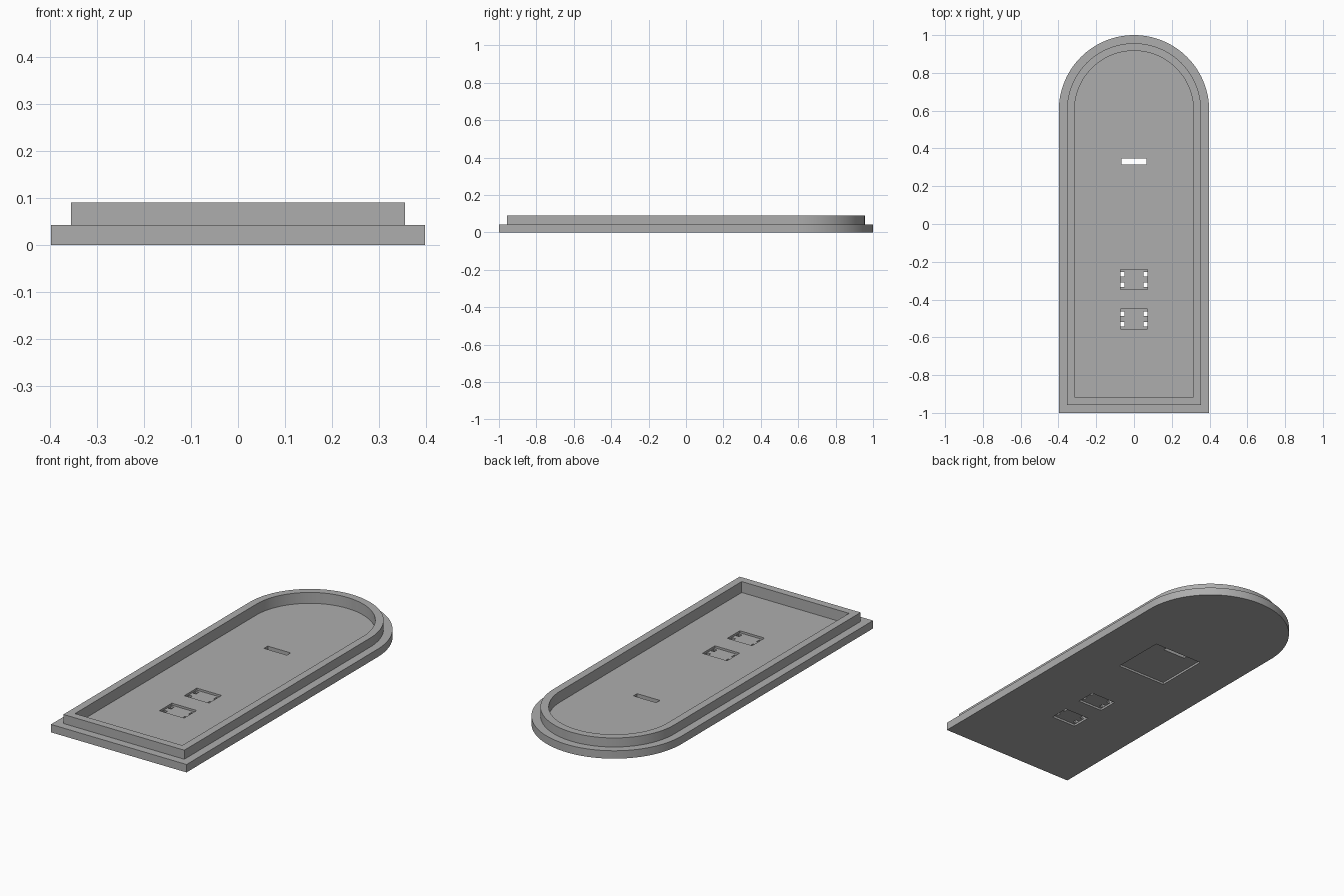
import bpy
import bmesh
from math import cos, sin, pi, radians
from mathutils import Matrix, Vector

if "Cube" in bpy.data.objects:
    bpy.data.objects.remove(bpy.data.objects["Cube"])

HALF_WIDTH = 0.398
ARC_Y = 1 - HALF_WIDTH
ARC_STEPS = 64
FLOOR_Z = 0.032
POCKET_DEPTH = 0.011

grey = bpy.data.materials.new("plain grey")
grey.use_nodes = True
grey.diffuse_color = (0.42, 0.42, 0.42, 1)
grey.node_tree.nodes["Principled BSDF"].inputs["Base Color"].default_value = grey.diffuse_color


def make_object(name, bm):
    bmesh.ops.recalc_face_normals(bm, faces=bm.faces)
    mesh = bpy.data.meshes.new(name)
    bm.to_mesh(mesh)
    bm.free()
    mesh.materials.append(grey)
    obj = bpy.data.objects.new(name, mesh)
    bpy.context.collection.objects.link(obj)
    return obj


def arch_loop(bm, inset, z):
    """Arch outline: square front corners and a half-round back."""
    r = HALF_WIDTH - inset
    points = [(-r, inset - 1), (r, inset - 1)]
    for i in range(ARC_STEPS + 1):
        a = pi * i / ARC_STEPS
        points.append((r * cos(a), ARC_Y + r * sin(a)))
    return [bm.verts.new((x, y, z)) for x, y in points]


def add_box(bm, x, y, sx, sy, z0, z1):
    matrix = Matrix.Translation((x, y, (z0 + z1) / 2)) @ Matrix.Diagonal(Vector((sx, sy, z1 - z0, 1)))
    bmesh.ops.create_cube(bm, size=1, matrix=matrix)


def cut(target, name, bm):
    cutter = make_object(name, bm)
    cutter.hide_render = True
    mod = target.modifiers.new(name, 'BOOLEAN')
    mod.operation = 'DIFFERENCE'
    mod.solver = 'EXACT'
    mod.object = cutter
    bpy.context.view_layer.objects.active = target
    bpy.ops.object.modifier_apply(modifier=mod.name)
    bpy.data.objects.remove(cutter)


# Stepped tray: ledge, raised rim and sunken floor
bm = bmesh.new()
steps = [(0, 0), (0, 0.042), (0.043, 0.042), (0.043, 0.09), (0.083, 0.09), (0.083, FLOOR_Z)]
loops = [arch_loop(bm, inset, z) for inset, z in steps]
for low, high in zip(loops, loops[1:]):
    for i in range(len(low)):
        j = (i + 1) % len(low)
        bm.faces.new((low[i], low[j], high[j], high[i]))
bm.faces.new(loops[0])
bm.faces.new(loops[-1])
tray = make_object("tray_lid", bm)

# Shallow pockets: one large below, two small both above and below
bm = bmesh.new()
add_box(bm, 0, 0.203, 0.29, 0.29, -0.05, POCKET_DEPTH)
for y in (-0.294, -0.503):
    add_box(bm, 0, y, 0.145, 0.105, -0.05, POCKET_DEPTH)
    add_box(bm, 0, y, 0.145, 0.105, FLOOR_Z - POCKET_DEPTH, 0.06)
cut(tray, "pocket_cutter", bm)

# Through holes: cable slot and four pin holes in two pockets
bm = bmesh.new()
add_box(bm, 0, 0.33, 0.134, 0.031, -0.1, 0.15)
for y in (-0.294, -0.503):
    for sx in (-1, 1):
        for sy in (-1, 1):
            add_box(bm, sx * 0.061, y + sy * 0.027, 0.02, 0.024, -0.1, 0.15)
cut(tray, "hole_cutter", bm)

# Smooth round end with sharp steps
bpy.ops.object.select_all(action='DESELECT')
tray.select_set(True)
bpy.context.view_layer.objects.active = tray
bpy.ops.object.shade_smooth_by_angle(angle=radians(30))
